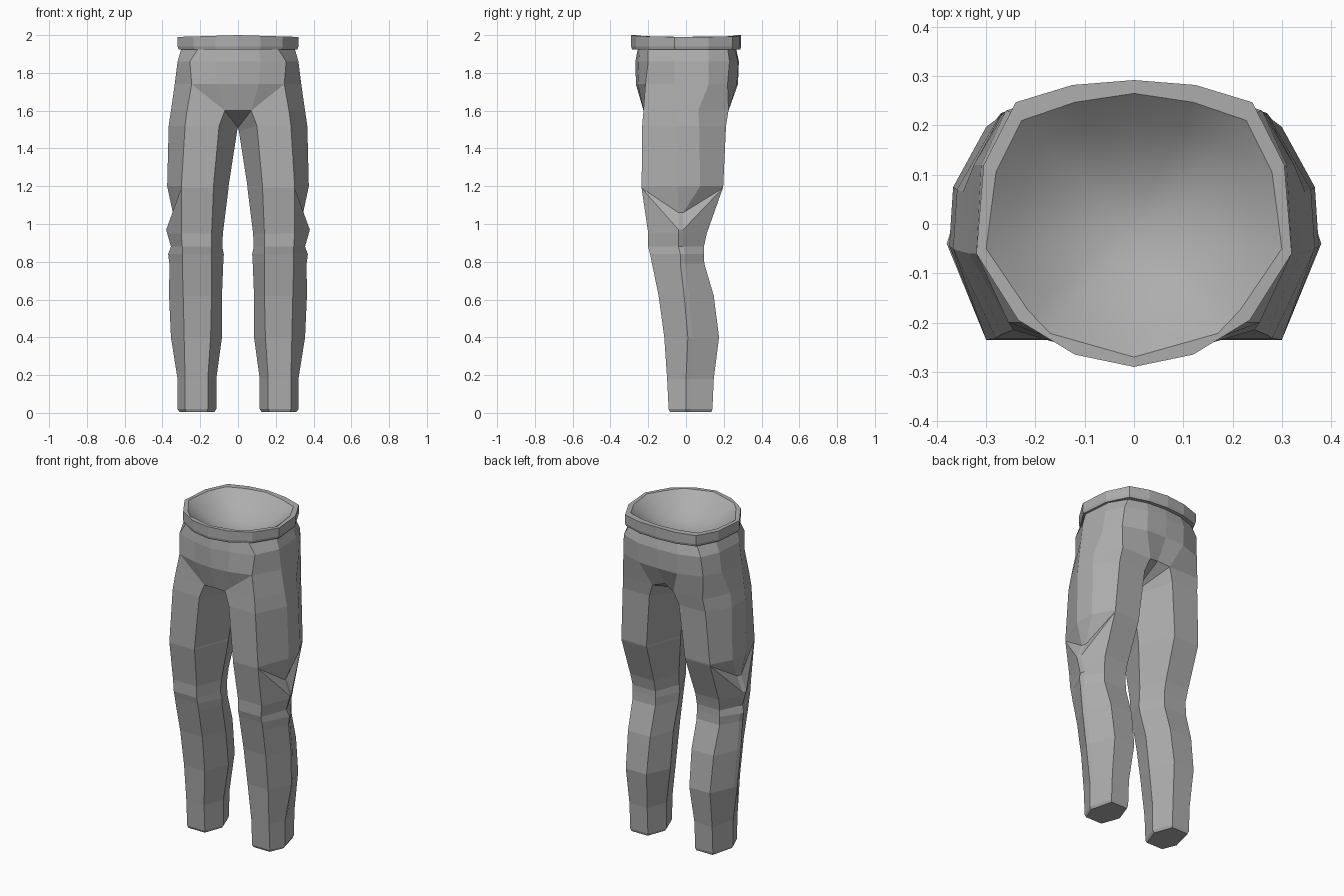
import bpy, bmesh

if "Cube" in bpy.data.objects:
    bpy.data.objects.remove(bpy.data.objects["Cube"])

fabric = bpy.data.materials.new("grey fabric")
fabric.diffuse_color = (0.42, 0.42, 0.42, 1)
fabric.use_nodes = True
fabric.node_tree.nodes["Principled BSDF"].inputs["Base Color"].default_value = fabric.diffuse_color


def finish(name, bm, smooth=False):
    """Clean up one half, mirror it across x = 0."""
    bmesh.ops.remove_doubles(bm, verts=bm.verts[:], dist=0.0005)
    bmesh.ops.recalc_face_normals(bm, faces=bm.faces[:])
    me = bpy.data.meshes.new(name)
    bm.to_mesh(me)
    bm.free()
    me.materials.append(fabric)
    for p in me.polygons:
        p.use_smooth = smooth
    ob = bpy.data.objects.new(name, me)
    bpy.context.collection.objects.link(ob)
    mod = ob.modifiers.new("mirror", "MIRROR")
    mod.use_clip = True
    mod.merge_threshold = 0.001
    return ob


def loft(bm, rings, closed):
    """Join successive rings of vertices with quads."""
    for a, b in zip(rings, rings[1:]):
        n = len(a)
        for i in range(n if closed else n - 1):
            j = (i + 1) % n
            bm.faces.new((a[i], a[j], b[j], b[i]))


# --- trousers -------------------------------------------------------------
# leg rings: z, front y, back y, outer x, outer y, corner x, inner corner x, inseam x
LEG = [
    (0.005, -0.085, 0.135, 0.31, 0.00, 0.275, 0.165, 0.125),
    (0.02, -0.092, 0.14, 0.32, 0.00, 0.28, 0.16, 0.115),
    (0.18, -0.10, 0.147, 0.32, 0.00, 0.28, 0.16, 0.115),
    (0.40, -0.115, 0.175, 0.355, 0.01, 0.285, 0.145, 0.085),
    (0.62, -0.145, 0.147, 0.365, -0.01, 0.29, 0.14, 0.085),
    (0.79, -0.18, 0.097, 0.363, -0.03, 0.295, 0.14, 0.078),
    (0.84, -0.19, 0.095, 0.37, -0.03, 0.295, 0.14, 0.075),
    (0.88, -0.20, 0.095, 0.355, -0.04, 0.295, 0.14, 0.083),
    (0.95, -0.20, 0.11, 0.375, -0.04, 0.30, 0.14, 0.08),
    (1.19, -0.235, 0.195, 0.38, -0.04, 0.30, 0.13, 0.05),
    (1.19, -0.235, 0.195, 0.345, -0.04, 0.30, 0.13, 0.05),
    (1.20, -0.235, 0.197, 0.375, -0.045, 0.30, 0.13, 0.05),
    (1.52, -0.232, 0.212, 0.367, -0.05, 0.28, 0.10, 0.005),
    (1.60, -0.225, 0.225, 0.355, -0.055, 0.27, 0.07, 0.0),
]
FOLD = {9: 0.97, 10: 1.06}      # knee crease: outer seam drops, corners stay

bm = bmesh.new()
rings = []
for k, (z, yf, yb, xo, yo, xc, xi, xn) in enumerate(LEG):
    zo = FOLD.get(k, z)
    gap = 0.12 if k > 10 else 0.025
    zn = 1.51 if k == len(LEG) - 1 else min(z, 1.49)
    pts = [(xi, yf, z), (xc, yf, z), (xo, yo, zo), (xo - 0.008, yo + gap, zo),
           (xc, yb, z), (xi, yb, z), (xn, (yf + yb) / 2, zn)]
    rings.append([bm.verts.new(p) for p in pts])
loft(bm, rings, True)
bm.faces.new(rings[0])

# hips: half rings from centre front round to centre back
HIPS = [
    (1.74, [(0, -.265), (.11, -.255), (.245, -.215), (.335, -.06),
            (.325, .12), (.27, .22), (.13, .27), (0, .275)]),
    (1.86, [(0, -.268), (.12, -.25), (.255, -.20), (.32, -.06),
            (.31, .12), (.26, .23), (.13, .275), (0, .28)]),
    (1.93, [(0, -.255), (.11, -.245), (.21, -.20), (.30, -.06),
            (.285, .12), (.225, .22), (.12, .255), (0, .265)]),
]
top = rings[-1]
front = bm.verts.new((0, -0.225, 1.60))
back = bm.verts.new((0, 0.205, 1.62))
hips = [[front] + top[:6] + [back]]
hips += [[bm.verts.new((x, y, z)) for x, y in pts] for z, pts in HIPS]
loft(bm, hips, False)
# crotch gusset
bm.faces.new((front, top[0], top[6]))
bm.faces.new((back, top[6], top[5]))
# front panel runs diagonally from the crotch to the hip corner
panel = [f for f in bm.faces if all(v in f.verts for v in (top[0], hips[1][2]))]
for f in panel:
    bmesh.utils.face_split(f, top[0], hips[1][2])
finish("trousers", bm)

# --- waistband -------------------------------------------------------------
OUTER = [(0, -.29), (.12, -.265), (.235, -.195), (.32, -.06),
         (.305, .12), (.24, .247), (.125, .282), (0, .292)]
INNER = [(0, -.27), (.17, -.222), (.215, -.175), (.30, -.05),
         (.28, .105), (.228, .21), (.12, .247), (0, .265)]


def band(bm, pts, z, s=1.0, drop=0.0):
    """Half ring, its height falling slightly towards the sides."""
    return [bm.verts.new((x * s, y * s, z - drop * abs(x))) for x, y in pts]


bm = bmesh.new()
loft(bm, [band(bm, INNER, 1.925), band(bm, OUTER, 1.925, 0.985),
          band(bm, OUTER, 1.94), band(bm, OUTER, 2.0, 1, 0.03),
          band(bm, INNER, 2.0, 1, 0.03)], False)
finish("waistband", bm)

# --- smooth hollow inside the waistband -------------------------------------
bm = bmesh.new()
loft(bm, [band(bm, INNER, 2.0 - 0.14 * (1 - s * s), s, 0.03 * s)
          for s in (1.0, 0.8, 0.6, 0.4, 0.2, 0.0)], False)
lining = finish("waist_lining", bm, True)
lining.data.flip_normals() if lining.data.polygons[0].normal.z < 0 else None
